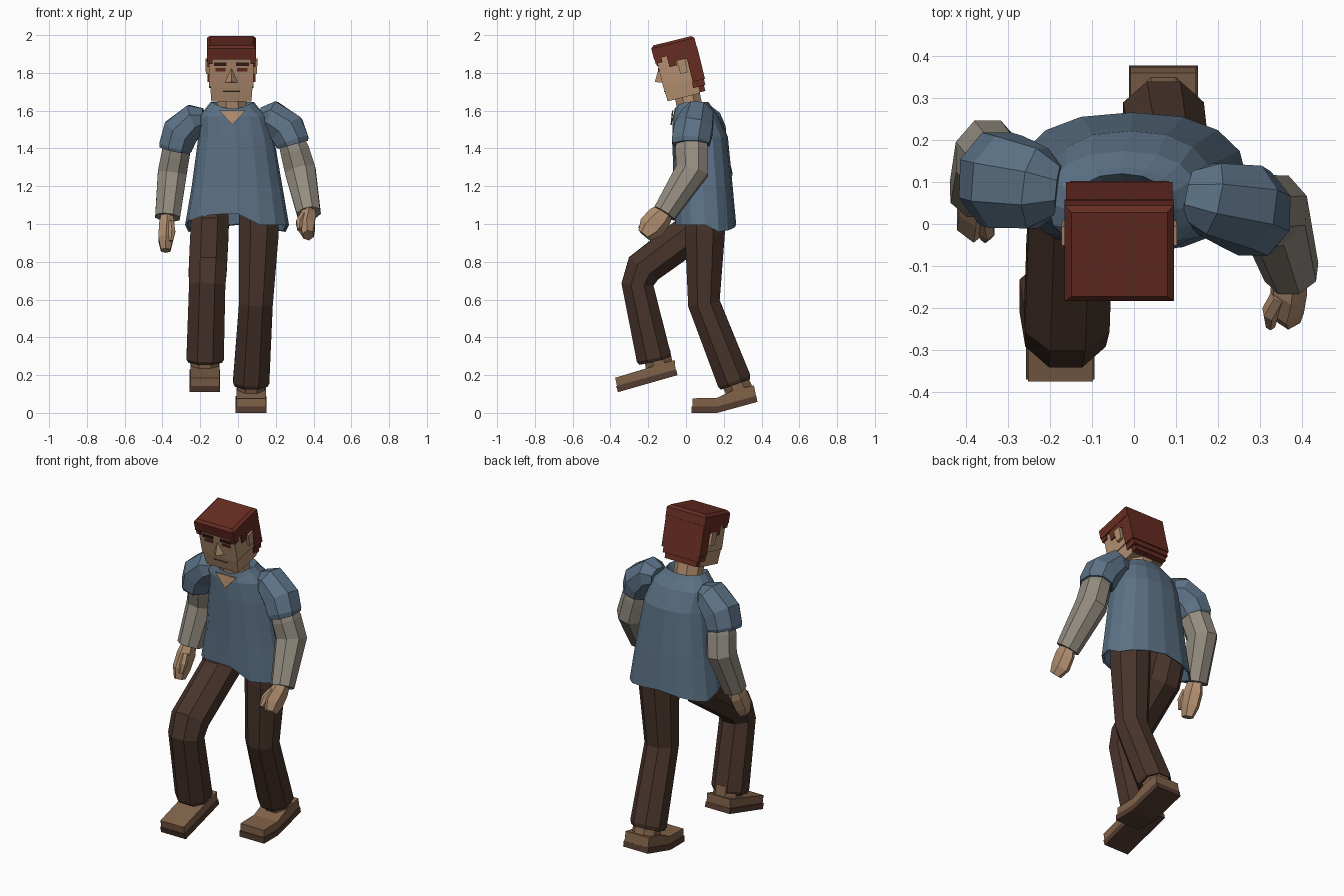
import bpy, bmesh, math
from mathutils import Vector, Matrix


def material(name, r, g, b):
    lin = [((c / 255 + 0.055) / 1.055) ** 2.4 for c in (r, g, b)]
    m = bpy.data.materials.new(name)
    m.diffuse_color = (*lin, 1)
    return m


SHIRT = material("blue shirt", 92, 114, 134)
SLEEVE = material("grey undershirt", 147, 140, 128)
PANTS = material("dark brown trousers", 72, 52, 43)
SKIN = material("skin", 178, 143, 112)
HAIR = material("red brown hair", 102, 44, 34)
SHOE = material("brown leather", 128, 98, 73)
SOLE = material("dark sole", 84, 60, 48)
BROW = material("dark brow", 58, 26, 22)


def finish(name, bm, *mats):
    bmesh.ops.recalc_face_normals(bm, faces=bm.faces)
    me = bpy.data.meshes.new(name)
    bm.to_mesh(me)
    bm.free()
    for m in mats:
        me.materials.append(m)
    ob = bpy.data.objects.new(name, me)
    bpy.context.collection.objects.link(ob)
    return ob


def loft(name, rings, mat):
    """Skin a list of vertex rings and cap both ends."""
    bm = bmesh.new()
    rows = [[bm.verts.new(p) for p in r] for r in rings]
    n = len(rows[0])
    for lo, hi in zip(rows, rows[1:]):
        for i in range(n):
            j = (i + 1) % n
            bm.faces.new((lo[i], lo[j], hi[j], hi[i]))
    bm.faces.new(rows[0])
    bm.faces.new(rows[-1])
    return finish(name, bm, mat)


def limb(name, stations, mat, n=8):
    """Tube along stations (x, y, z, side radius, depth radius)."""
    pts = [Vector(s[:3]) for s in stations]
    rings = []
    for i, s in enumerate(stations):
        t = Vector()
        if i > 0:
            t += (pts[i] - pts[i - 1]).normalized()
        if i < len(pts) - 1:
            t += (pts[i + 1] - pts[i]).normalized()
        t.normalize()
        b = Vector((0, 1, 0))
        b = (b - b.dot(t) * t).normalized()
        a = b.cross(t)
        rings.append([pts[i] + a * s[3] * math.cos(w) * 1.04 + b * s[4] * math.sin(w) * 1.04
                      for w in (math.tau * (k + 0.5) / n for k in range(n))])
    return loft(name, rings, mat)


def extrude(name, profile, x0, x1, mat):
    """Side profile (y, z) extruded along x."""
    return loft(name, [[(x, y, z) for y, z in profile] for x in (x0, x1)], mat)


# Torso: (z, centre x, centre y, half width, half depth), starting inside the hem
def torso_ring(z, cx, cy, rx, ry, hem, n=16):
    ring = []
    for k in range(n):
        w = math.tau * k / n
        c, s = math.cos(w), math.sin(w)
        x = cx + rx * math.copysign(abs(c) ** 0.85, c)
        y = cy + ry * math.copysign(abs(s) ** 0.85, s)
        dz = 0
        if hem:   # hem rides up over the raised thigh, hangs at the back
            dz = 0.06 * max(0, -s) * (c < 0.2) - 0.04 * abs(c) * (s > 0.1)
        elif z > 1.59:   # neckline dips in front
            dz = -0.035 * max(0, -s) ** 3
        ring.append((x, y, z + dz))
    return ring


loft("shirt_body", [torso_ring(*r) for r in (
    (1.14, -0.005, 0.095, 0.22, 0.14, False),
    (1.0, -0.005, 0.1, 0.262, 0.155, True),
    (0.995, -0.005, 0.1, 0.275, 0.166, True),
    (1.2, -0.005, 0.09, 0.24, 0.157, False),
    (1.46, -0.01, 0.075, 0.2, 0.147, False),
    (1.57, -0.025, 0.052, 0.18, 0.122, False),
    (1.62, -0.03, 0.035, 0.135, 0.1, False),
    (1.645, -0.03, 0.03, 0.115, 0.09, False),
    (1.6, -0.03, 0.03, 0.09, 0.07, False))], SHIRT)

# Skin in the V of the neckline
loft("neckline", [[(-0.1, y - 0.004, 1.6), (0.04, y - 0.004, 1.6), (-0.03, y - 0.012, 1.525)]
                  for y in (-0.07, -0.063)], SKIN)
limb("neck", [(-0.03, 0.03, 1.54, 0.085, 0.075), (-0.03, 0.02, 1.62, 0.08, 0.07),
              (-0.035, -0.01, 1.76, 0.08, 0.07)], SKIN)

# Arms
limb("left_sleeve", [(0.13, 0.07, 1.56, 0.06, 0.06), (0.18, 0.06, 1.565, 0.09, 0.09),
                     (0.26, 0.04, 1.5, 0.1, 0.105), (0.288, 0.025, 1.435, 0.092, 0.105),
                     (0.292, 0.025, 1.42, 0.085, 0.1)], SHIRT)
limb("left_forearm", [(0.275, 0.03, 1.46, 0.07, 0.08), (0.3, 0.03, 1.39, 0.08, 0.09),
                      (0.33, 0.032, 1.28, 0.085, 0.09), (0.375, -0.115, 1.055, 0.065, 0.064)], SLEEVE)
limb("left_hand", [(0.375, -0.105, 1.075, 0.035, 0.045), (0.37, -0.14, 1.035, 0.045, 0.065),
                   (0.365, -0.185, 0.98, 0.045, 0.068), (0.372, -0.22, 0.94, 0.03, 0.04)], SKIN, 6)
limb("left_thumb", [(0.345, -0.17, 1.05, 0.018, 0.022), (0.325, -0.21, 1.01, 0.02, 0.024),
                    (0.325, -0.24, 0.97, 0.012, 0.016)], SKIN, 6)

limb("right_sleeve", [(-0.18, 0.08, 1.555, 0.06, 0.06), (-0.23, 0.085, 1.55, 0.09, 0.1),
                      (-0.305, 0.1, 1.485, 0.1, 0.115), (-0.33, 0.108, 1.41, 0.092, 0.115),
                      (-0.333, 0.11, 1.395, 0.085, 0.108)], SHIRT)
limb("right_forearm", [(-0.315, 0.11, 1.45, 0.07, 0.08), (-0.33, 0.135, 1.37, 0.078, 0.088),
                       (-0.348, 0.16, 1.27, 0.08, 0.09), (-0.373, 0.075, 1.035, 0.068, 0.065)], SLEEVE)
limb("right_hand", [(-0.375, 0.075, 1.05, 0.035, 0.045), (-0.378, 0.05, 0.99, 0.045, 0.062),
                    (-0.383, 0.015, 0.92, 0.043, 0.062), (-0.383, -0.005, 0.86, 0.028, 0.038)], SKIN, 6)
limb("right_thumb", [(-0.355, 0.015, 1.01, 0.018, 0.022), (-0.35, -0.015, 0.96, 0.02, 0.024),
                     (-0.355, -0.03, 0.91, 0.012, 0.016)], SKIN, 6)

# Legs: one standing back on its toes, one raised in front
limb("left_leg", [(0.11, 0.1, 1.13, 0.11, 0.105), (0.11, 0.1, 0.95, 0.11, 0.11),
                  (0.095, 0.095, 0.58, 0.093, 0.088), (0.07, 0.255, 0.17, 0.1, 0.094),
                  (0.07, 0.262, 0.15, 0.09, 0.085)], PANTS)
limb("right_leg", [(-0.15, 0.1, 1.12, 0.1, 0.11), (-0.15, 0.05, 0.97, 0.105, 0.11),
                   (-0.16, -0.225, 0.765, 0.105, 0.1), (-0.163, -0.257, 0.68, 0.1, 0.088),
                   (-0.174, -0.17, 0.29, 0.103, 0.096), (-0.174, -0.166, 0.272, 0.092, 0.086)], PANTS)

# Shoes: upper and sole from side profiles, plus an ankle collar
extrude("left_shoe", [(0.035, 0.03), (0.165, 0.03), (0.372, 0.085), (0.36, 0.145),
                      (0.26, 0.125), (0.165, 0.08), (0.035, 0.077)], -0.008, 0.148, SHOE)
extrude("left_sole", [(0.03, 0.0), (0.165, 0.0), (0.378, 0.058), (0.372, 0.09),
                      (0.165, 0.034), (0.03, 0.034)], -0.012, 0.152, SOLE)
extrude("right_shoe", [(-0.365, 0.14), (-0.055, 0.225), (-0.06, 0.28), (-0.18, 0.245),
                       (-0.375, 0.186)], -0.252, -0.098, SHOE)
extrude("right_sole", [(-0.36, 0.11), (-0.045, 0.2), (-0.052, 0.23), (-0.37, 0.142)],
        -0.257, -0.094, SOLE)
limb("left_ankle", [(0.07, 0.25, 0.19, 0.075, 0.075), (0.07, 0.285, 0.11, 0.075, 0.075)], SHOE)
limb("right_ankle", [(-0.175, -0.155, 0.32, 0.078, 0.075), (-0.175, -0.14, 0.24, 0.078, 0.075)], SHOE)

# Head: tilted frame with its origin at the middle of the crown
HEAD = Matrix.Translation((-0.035, -0.065, 1.97)) @ Matrix.Rotation(math.radians(14), 4, 'X')


def head_box(name, x, y, z, mat, bottom=1.0, top=1.0):
    """Box from (min, max) ranges in the head frame, ends scaled."""
    cx, cy = sum(x) / 2, sum(y) / 2
    hx, hy = (x[1] - x[0]) / 2, (y[1] - y[0]) / 2
    rings = [[HEAD @ Vector((cx + sx * hx * s, cy + sy * hy * s, zz))
              for sx, sy in ((-1, -1), (1, -1), (1, 1), (-1, 1))]
             for zz, s in ((z[0], bottom), (z[1], top))]
    return loft(name, rings, mat)


head_box("head", (-0.118, 0.118), (-0.113, 0.09), (-0.22, -0.02), SKIN)
head_box("jaw", (-0.112, 0.112), (-0.113, 0.07), (-0.303, -0.22), SKIN, bottom=0.95)
head_box("hair_cap", (-0.13, 0.13), (-0.125, 0.11), (-0.07, -0.012), HAIR)
head_box("hair_crown", (-0.13, 0.13), (-0.125, 0.11), (-0.012, 0.002), HAIR, top=0.88)
head_box("hair_back", (-0.127, 0.127), (0.045, 0.112), (-0.235, -0.06), HAIR)
head_box("hair_nape", (-0.118, 0.118), (0.04, 0.106), (-0.268, -0.235), HAIR)
head_box("hair_nape_low", (-0.105, 0.105), (0.035, 0.098), (-0.298, -0.268), HAIR)
for side, s in (("left", 1), ("right", -1)):
    def span(a, b):
        return tuple(sorted((s * a, s * b)))
    head_box(side + "_sideburn", span(0.1, 0.127), (-0.055, -0.015), (-0.13, -0.06), HAIR)
    head_box(side + "_temple_hair", span(0.1, 0.127), (-0.122, -0.085), (-0.095, -0.06), HAIR)
    head_box(side + "_hair_over_ear", span(0.1, 0.128), (-0.02, 0.05), (-0.11, -0.06), HAIR)
    head_box(side + "_ear", span(0.11, 0.138), (-0.012, 0.035), (-0.18, -0.105), SKIN, bottom=0.8)
    head_box(side + "_brow", span(0.025, 0.092), (-0.119, -0.11), (-0.108, -0.09), BROW)
    head_box(side + "_eye", span(0.03, 0.085), (-0.116, -0.11), (-0.138, -0.12), HAIR)

# Mouth and wedge nose
head_box("mouth", (-0.045, 0.045), (-0.115, -0.11), (-0.252, -0.247), SOLE)
bm = bmesh.new()
top, left, right, tip = [bm.verts.new(HEAD @ Vector(p)) for p in (
    (0, -0.112, -0.12), (-0.035, -0.112, -0.2), (0.035, -0.112, -0.2), (0, -0.15, -0.188))]
for f in ((top, left, tip), (top, tip, right), (left, right, tip), (top, right, left)):
    bm.faces.new(f)
finish("nose", bm, SKIN)
